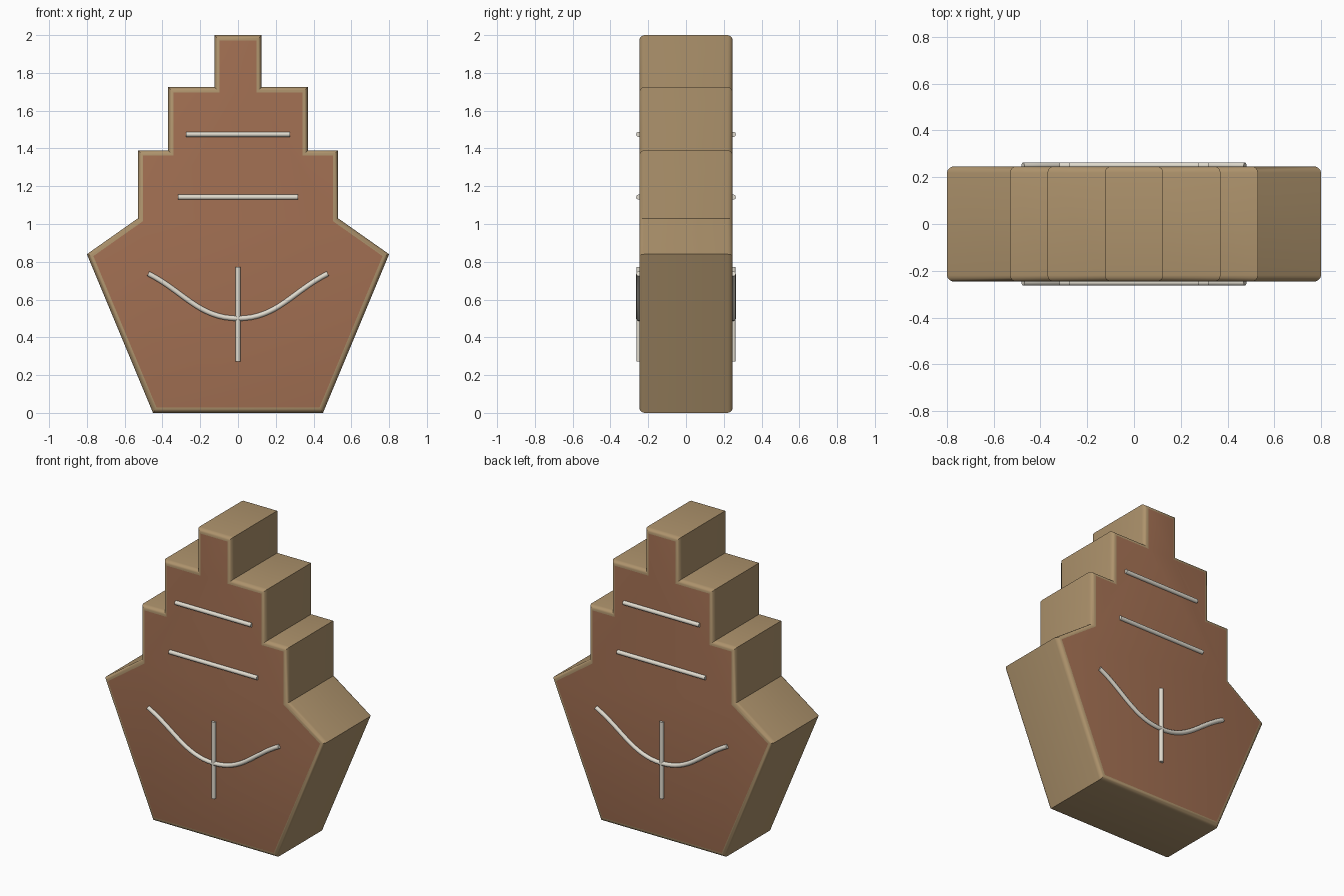
import bpy, bmesh

if "Cube" in bpy.data.objects:
    bpy.data.objects.remove(bpy.data.objects["Cube"])


def material(name, rgb):
    m = bpy.data.materials.new(name)
    m.diffuse_color = (*rgb, 1)
    m.use_nodes = True
    m.node_tree.nodes["Principled BSDF"].inputs["Base Color"].default_value = m.diffuse_color
    return m


tan = material("tan_wood", (0.42, 0.29, 0.15))
brown = material("brown_face", (0.36, 0.16, 0.085))
cream = material("cream_trim", (0.75, 0.71, 0.62))

# Ship block: stepped half outline mirrored and extruded along y
half = [(0.45, 0), (0.80, 0.84), (0.53, 1.03), (0.53, 1.39),
        (0.37, 1.39), (0.37, 1.725), (0.125, 1.725), (0.125, 2.0)]
outline = half + [(-x, z) for x, z in reversed(half)]
D = 0.247

bm = bmesh.new()
front = bm.faces.new([bm.verts.new((x, -D, z)) for x, z in outline])
ext = bmesh.ops.extrude_face_region(bm, geom=[front], use_keep_orig=True)
new_verts = [g for g in ext["geom"] if isinstance(g, bmesh.types.BMVert)]
bmesh.ops.translate(bm, verts=new_verts, vec=(0, 2 * D, 0))
bmesh.ops.recalc_face_normals(bm, faces=bm.faces[:])

# Rounded rims around the front and back faces
rims = [e for e in bm.edges if abs(e.verts[0].co.y - e.verts[1].co.y) < 1e-4]
bmesh.ops.bevel(bm, geom=rims, offset=0.028, segments=4, profile=0.5,
                affect='EDGES', clamp_overlap=True)
bm.normal_update()
for f in bm.faces:
    f.material_index = 1 if abs(f.normal.y) > 0.999 else 0
mesh = bpy.data.meshes.new("ship_body")
bm.to_mesh(mesh)
bm.free()
mesh.materials.append(tan)
mesh.materials.append(brown)
body = bpy.data.objects.new("ship_body", mesh)
bpy.context.collection.objects.link(body)
bpy.context.view_layer.objects.active = body
body.select_set(True)
bpy.ops.object.shade_smooth_by_angle(angle=0.52)


# Thin rods half sunk into a face
def rod(name, pts, y):
    cu = bpy.data.curves.new(name, 'CURVE')
    cu.dimensions = '3D'
    cu.bevel_depth = 0.014
    cu.bevel_resolution = 3
    cu.use_fill_caps = True
    sp = cu.splines.new('BEZIER')
    sp.bezier_points.add(len(pts) - 1)
    for bp, (x, z) in zip(sp.bezier_points, pts):
        bp.co = (x, y, z)
        bp.handle_left_type = bp.handle_right_type = 'AUTO'
    sp.resolution_u = 16 if len(pts) > 2 else 1
    cu.materials.append(cream)
    bpy.context.collection.objects.link(bpy.data.objects.new(name, cu))


# The same decoration on front and back
for side, y in (("front", -0.25), ("back", 0.25)):
    rod(side + "_upper_deck_line", [(-0.275, 1.475), (0.275, 1.475)], y)
    rod(side + "_lower_deck_line", [(-0.318, 1.142), (0.318, 1.142)], y)
    rod(side + "_bow_curve", [(-0.475, 0.737), (0, 0.5), (0.475, 0.737)], y)
    rod(side + "_bow_keel", [(0, 0.273), (0, 0.773)], y)
